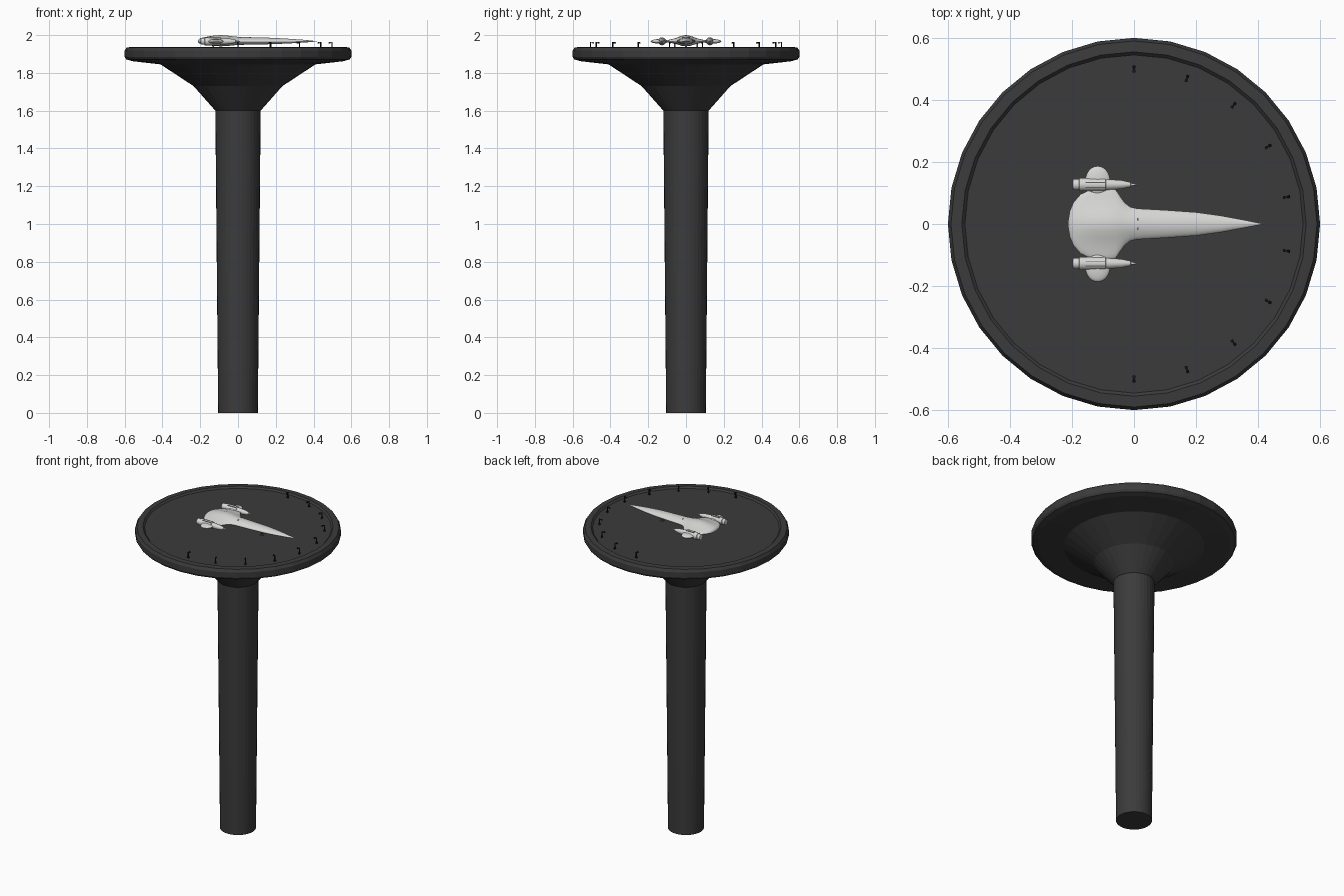
import bpy, bmesh, math
from mathutils import Vector, Matrix

if "Cube" in bpy.data.objects:
    bpy.data.objects.remove(bpy.data.objects["Cube"])

def mat(name, r, g, b):
    m = bpy.data.materials.new(name)
    m.diffuse_color = (r, g, b, 1)
    m.use_nodes = True
    m.node_tree.nodes["Principled BSDF"].inputs["Base Color"].default_value = m.diffuse_color
    return m

DARK = mat("dark grey concrete", 0.044, 0.044, 0.044)
BLACK = mat("black metal", 0.008, 0.008, 0.008)
HULL = mat("pale silver hull", 0.68, 0.68, 0.67)
GREY = mat("mid grey trim", 0.12, 0.12, 0.12)

def finish(bm, name, material, smooth=None):
    bmesh.ops.recalc_face_normals(bm, faces=bm.faces)
    me = bpy.data.meshes.new(name)
    bm.to_mesh(me)
    bm.free()
    ob = bpy.data.objects.new(name, me)
    bpy.context.collection.objects.link(ob)
    me.materials.append(material)
    if smooth:
        bpy.ops.object.select_all(action='DESELECT')
        ob.select_set(True)
        bpy.context.view_layer.objects.active = ob
        bpy.ops.object.shade_smooth_by_angle(angle=math.radians(smooth))
    return ob

def skin(bm, rings):
    """Bridge equal-length point rings and cap both ends."""
    vs = [[bm.verts.new(p) for p in r] for r in rings]
    n = len(vs[0])
    for a, b in zip(vs, vs[1:]):
        for i in range(n):
            j = (i + 1) % n
            bm.faces.new((a[i], a[j], b[j], b[i]))
    bm.faces.new(vs[0][::-1])
    bm.faces.new(vs[-1])

def ring(n):
    return [2 * math.pi * i / n for i in range(n)]

def box(bm, c, s, rot=0):
    m = Matrix.Rotation(rot, 4, 'Z') @ Matrix.Translation(c) @ Matrix.Diagonal((*s, 1))
    bmesh.ops.create_cube(bm, size=1, matrix=m)

# landing platform: column, flare, rim and recessed deck turned from one profile
profile = [(0.105, 0), (0.12, 1.6), (0.235, 1.73), (0.41, 1.845), (0.56, 1.862),
           (0.592, 1.872), (0.6, 1.885), (0.6, 1.918), (0.59, 1.935), (0.555, 1.937),
           (0.545, 1.927)]
bm = bmesh.new()
skin(bm, [[(r * math.cos(a), r * math.sin(a), z) for a in ring(32)] for r, z in profile])
finish(bm, "landing_platform", DARK)

# hooked lamp posts along the front half of the rim
bm = bmesh.new()
for k in range(10):
    a = math.radians(90 - 20 * k)
    box(bm, (0.506, 0, 1.930), (0.010, 0.010, 0.008), a)
    box(bm, (0.506, 0, 1.945), (0.005, 0.005, 0.036), a)
    box(bm, (0.499, 0, 1.962), (0.019, 0.005, 0.004), a)
    box(bm, (0.492, 0, 1.958), (0.008, 0.009, 0.005), a)
finish(bm, "lamp_posts", BLACK)

# ship hull: thin disc with a raised spine that runs out into a long nose
ZC = 1.967
stations = [(-0.212, 0.012, 0.006), (-0.207, 0.042, 0.012), (-0.195, 0.07, 0.018),
            (-0.172, 0.096, 0.023), (-0.15, 0.106, 0.027), (-0.125, 0.115, 0.031),
            (-0.09, 0.117, 0.033), (-0.06, 0.112, 0.031), (-0.045, 0.09, 0.029),
            (-0.03, 0.069, 0.027), (-0.012, 0.055, 0.025), (0.01, 0.05, 0.023),
            (0.1, 0.045, 0.021), (0.2, 0.038, 0.018), (0.28, 0.027, 0.013),
            (0.35, 0.014, 0.008), (0.39, 0.006, 0.004), (0.417, 0.0008, 0.0006)]
def hull_ring(x, w, h):
    thin = min(h, 0.012)
    pts = []
    for a in ring(32):
        y = w * math.cos(a)
        hh = thin + (h - thin) * math.exp(-(y / 0.055) ** 2)
        pts.append((x, y, ZC + (hh if math.sin(a) > 0 else hh * 0.8) * math.sin(a)))
    return pts
bm = bmesh.new()
skin(bm, [hull_ring(*s) for s in stations])
finish(bm, "ship_hull", HULL, 50)

# engines with pointed caps, mounted either side of the hull
engine = [(-0.198, 0.013), (-0.196, 0.018), (-0.178, 0.018), (-0.176, 0.021), (-0.092, 0.021),
          (-0.09, 0.018), (-0.04, 0.014), (-0.012, 0.008), (-0.01, 0.005), (0.01, 0.002)]
for s, side in ((1, "left"), (-1, "right")):
    y0 = 0.127 * s
    bm = bmesh.new()
    skin(bm, [[(x, y0 + r * math.cos(a), ZC + r * math.sin(a)) for a in ring(20)]
              for x, r in engine])
    finish(bm, side + "_engine", HULL, 35)
    # dark slots along the engine casing
    bm = bmesh.new()
    for dy in (-0.009, 0.007):
        z = ZC + math.sqrt(0.021 ** 2 - dy ** 2)
        box(bm, (-0.125, y0 + dy, z), (0.062, 0.003, 0.003))
    finish(bm, side + "_engine_slots", GREY)
    # rounded wing tip pod
    bm = bmesh.new()
    bmesh.ops.create_uvsphere(bm, u_segments=24, v_segments=12, radius=1,
        matrix=Matrix.Translation((-0.117, 0.14 * s, ZC)) @ Matrix.Diagonal((0.04, 0.047, 0.012, 1)))
    finish(bm, side + "_wing_tip", HULL, 60)

# landing legs under the ship
bm = bmesh.new()
for x, y in ((-0.13, 0.06), (-0.13, -0.06), (0.17, 0)):
    box(bm, (x, y, 1.942), (0.008, 0.008, 0.03))
    box(bm, (x, y, 1.929), (0.022, 0.014, 0.004))
finish(bm, "landing_legs", GREY)

# cockpit window band across the base of the nose
bm = bmesh.new()
for s in (1, -1):
    box(bm, (0.012, 0.014 * s, ZC + 0.0205), (0.006, 0.012, 0.003))
finish(bm, "cockpit_windows", GREY)
